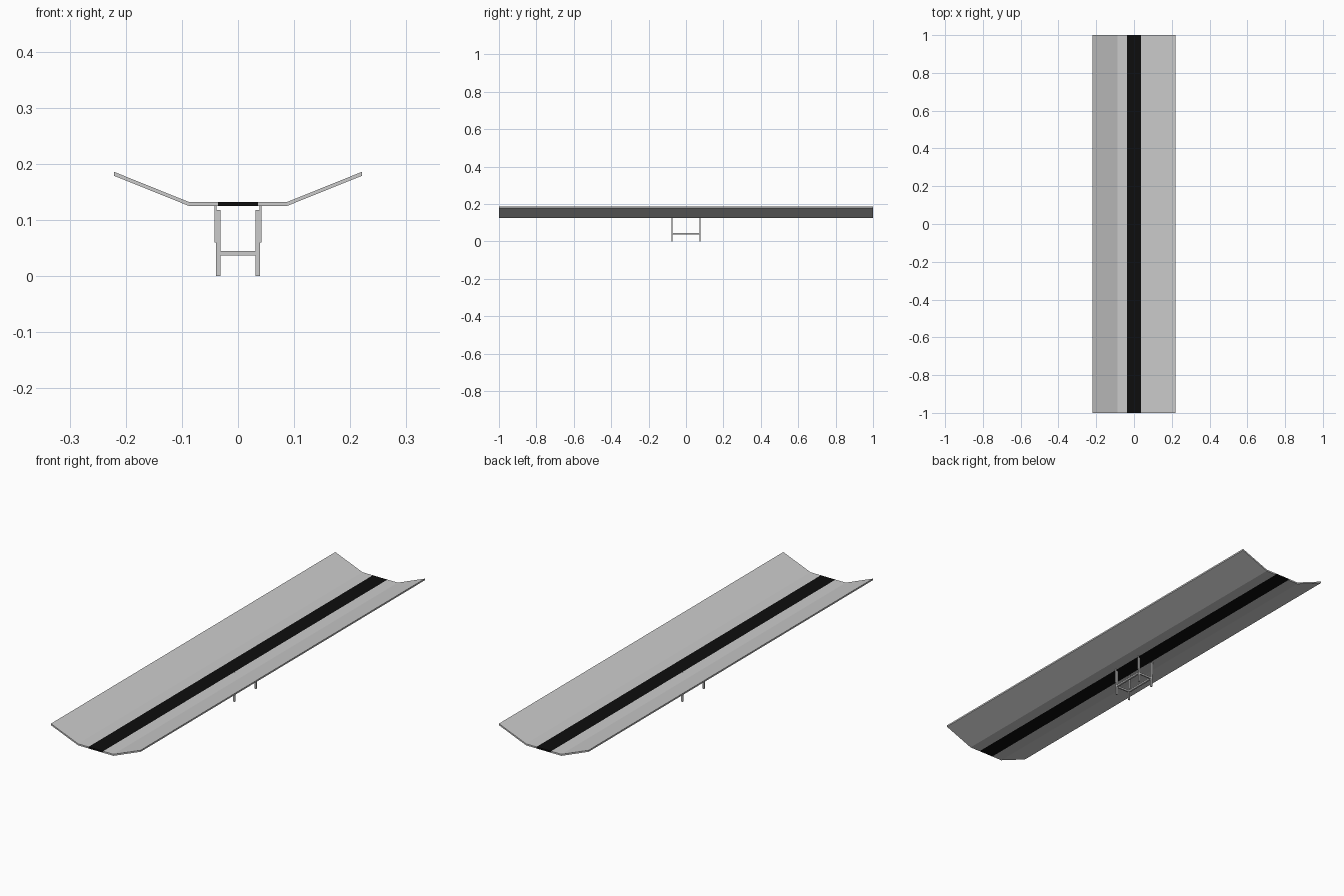
import bpy, bmesh

if "Cube" in bpy.data.objects:
    bpy.data.objects.remove(bpy.data.objects["Cube"])


def make_object(name, bm, mat=None):
    bmesh.ops.recalc_face_normals(bm, faces=bm.faces)
    me = bpy.data.meshes.new(name)
    bm.to_mesh(me)
    bm.free()
    ob = bpy.data.objects.new(name, me)
    bpy.context.collection.objects.link(ob)
    if mat:
        me.materials.append(mat)
    return ob


def extrude_profile(name, points, mat=None):
    # x/z profile swept along the full length
    bm = bmesh.new()
    face = bm.faces.new([bm.verts.new((x, -1, z)) for x, z in points])
    new = bmesh.ops.extrude_face_region(bm, geom=[face])["geom"]
    moved = [v for v in new if isinstance(v, bmesh.types.BMVert)]
    bmesh.ops.translate(bm, verts=moved, vec=(0, 2, 0))
    # the extrusion keeps the first face as the near cap
    return make_object(name, bm, mat)


def box(name, lo, hi):
    bm = bmesh.new()
    bmesh.ops.create_cube(bm, size=1)
    for v in bm.verts:
        v.co = [(a + b) / 2 + c * (b - a) for a, b, c in zip(lo, hi, v.co)]
    return make_object(name, bm)


black = bpy.data.materials.new("black_strip")
black.diffuse_color = (0.004, 0.004, 0.004, 1)
black.use_nodes = True
black.node_tree.nodes["Principled BSDF"].inputs["Base Color"].default_value = black.diffuse_color

# Central dark strip
extrude_profile("centre_strip", [(-.036, .125), (.036, .125), (.036, .132), (-.036, .132)], black)

# Bent side panels
for side, s in (("left", -1), ("right", 1)):
    pts = [(.036, .125), (.087, .125), (.221, .179),
           (.221, .186), (.087, .132), (.036, .132)]
    extrude_profile(side + "_panel", [(s * x, z) for x, z in pts])

# Legs and the thin brackets that hold them to the panels
T = .003
for side, s in (("left", -1), ("right", 1)):
    for end, y in (("front", -.075), ("back", .075)):
        xs = sorted((s * .031, s * .039))
        box(f"{end}_{side}_leg", (xs[0], y - T, 0), (xs[1], y + T, .118))
        xs = sorted((s * .0385, s * .0415))
        box(f"{end}_{side}_bracket", (xs[0], y - T, .06), (xs[1], y + T, .1325))
    # Side rails joining front and back legs
    xs = sorted((s * .031, s * .039))
    box(side + "_rail", (xs[0], -.075, .038), (xs[1], .075, .045))

# Cross bars joining left and right legs
for end, y in (("front", -.075), ("back", .075)):
    box(end + "_cross_bar", (-.033, y - T, .037), (.033, y + T, .045))
